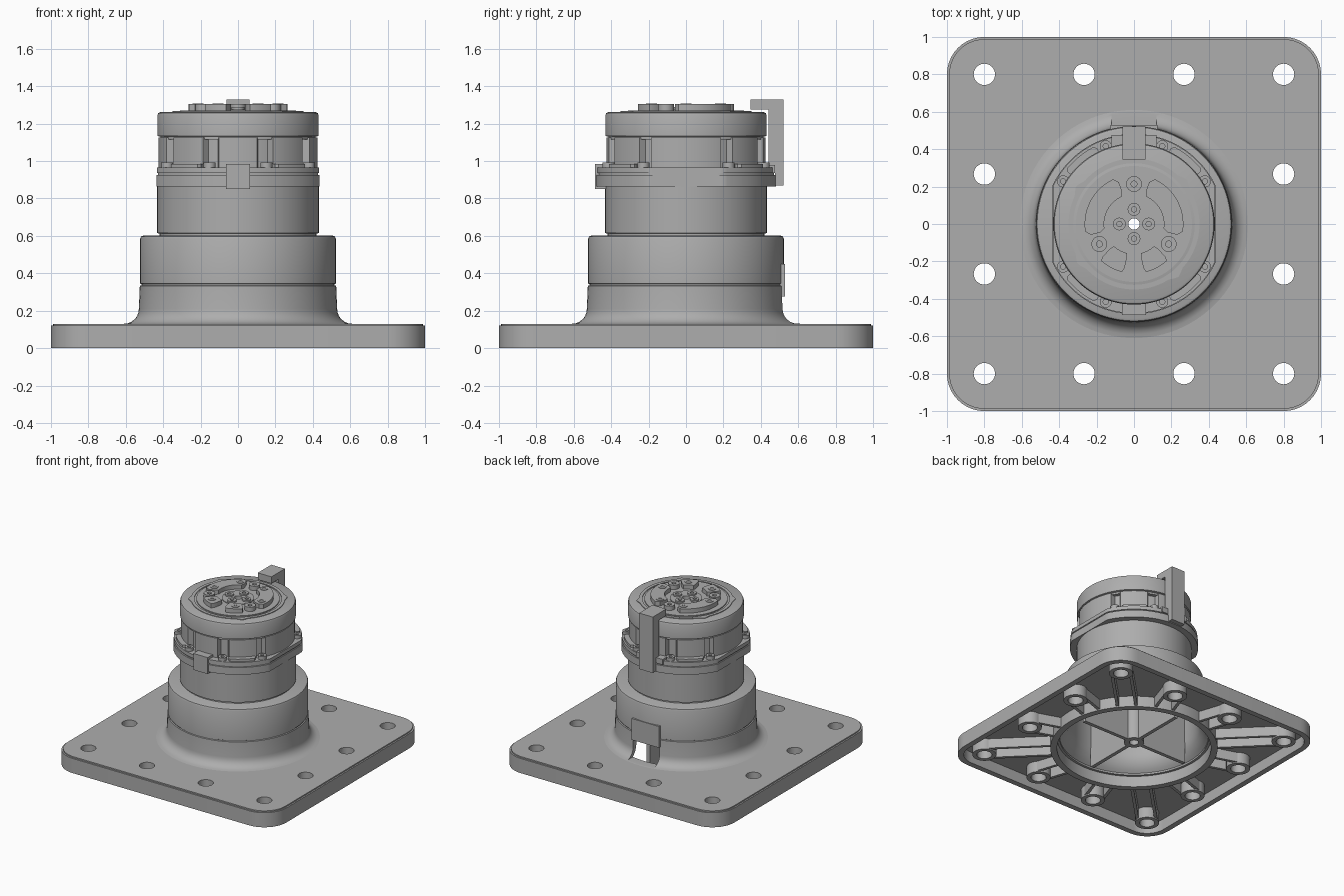
import bpy, bmesh
from math import pi, sin, cos, radians, degrees, atan2, hypot

if "Cube" in bpy.data.objects:
    bpy.data.objects.remove(bpy.data.objects["Cube"])

grey = bpy.data.materials.new("plain grey")
grey.use_nodes = True
colour = (0.42, 0.42, 0.42, 1)
grey.diffuse_color = colour
grey.node_tree.nodes["Principled BSDF"].inputs["Base Color"].default_value = colour


def finish(bm, name):
    bmesh.ops.remove_doubles(bm, verts=bm.verts, dist=1e-5)
    bmesh.ops.recalc_face_normals(bm, faces=bm.faces)
    me = bpy.data.meshes.new(name)
    bm.to_mesh(me)
    bm.free()
    me.materials.append(grey)
    me.shade_smooth()
    me.set_sharp_from_angle(angle=radians(30))
    ob = bpy.data.objects.new(name, me)
    bpy.context.collection.objects.link(ob)
    return ob


def polar(r, deg):
    return r * cos(radians(deg)), r * sin(radians(deg))


def circle(r, centre=(0, 0), n=32):
    return [(centre[0] + r * cos(2 * pi * i / n), centre[1] + r * sin(2 * pi * i / n)) for i in range(n)]


def rounded_square(half, r, n=10):
    pts = []
    for k, (sx, sy) in enumerate([(1, 1), (-1, 1), (-1, -1), (1, -1)]):
        for i in range(n + 1):
            x, y = polar(r, 90 * (k + i / n))
            pts.append((sx * (half - r) + x, sy * (half - r) + y))
    return pts


def sector(r0, r1, a0, a1, n=16):
    angles = [a0 + (a1 - a0) * i / n for i in range(n + 1)]
    # ends are pulled in at both rims to soften the corners
    inner = [polar(r0, a) for a in angles[1:-1]]
    outer = [polar(r1, a) for a in angles[1:-1]]
    mid = (r1 - r0) / 4
    start = [polar(r0 + mid, a0), polar(r1 - mid, a0)]
    end = [polar(r1 - mid, a1), polar(r0 + mid, a1)]
    return start + outer + end + inner[::-1]


def prism(name, outline, z0, z1, holes=()):
    bm = bmesh.new()
    edges = []
    for loop in [outline, *holes]:
        vs = [bm.verts.new((x, y, z0)) for x, y in loop]
        edges += [bm.edges.new((vs[i - 1], vs[i])) for i in range(len(vs))]
    bmesh.ops.triangle_fill(bm, use_beauty=True, edges=edges, normal=(0, 0, 1))
    ext = bmesh.ops.extrude_face_region(bm, geom=bm.faces[:], use_keep_orig=True)
    top = [v for v in ext["geom"] if isinstance(v, bmesh.types.BMVert)]
    bmesh.ops.translate(bm, verts=top, vec=(0, 0, z1 - z0))
    return finish(bm, name)


def box(name, x0, x1, y0, y1, z0, z1):
    return prism(name, [(x0, y0), (x1, y0), (x1, y1), (x0, y1)], z0, z1)


def bar(name, angle, r0, r1, offset, half, z0, z1):
    """Straight wall pointing outwards at an angle."""
    c, s = cos(angle), sin(angle)
    local = [(r0, offset - half), (r1, offset - half), (r1, offset + half), (r0, offset + half)]
    return prism(name, [(u * c - v * s, u * s + v * c) for u, v in local], z0, z1)


def lathe(name, profile, centre=(0, 0), n=96):
    """Closed profile of (radius, height) turned around the vertical."""
    bm = bmesh.new()
    rings = []
    for r, z in profile:
        rings.append([bm.verts.new((x, y, z)) for x, y in circle(r, centre, n)])
    for k in range(len(rings)):
        a, b = rings[k - 1], rings[k]
        for i in range(n):
            bm.faces.new((a[i - 1], a[i], b[i], b[i - 1]))
    return finish(bm, name)


def tube(name, r0, r1, z0, z1, centre=(0, 0), n=32):
    return lathe(name, [(r0, z0), (r1, z0), (r1, z1), (r0, z1)], centre, n)


# Base plate: top slab, outer rim, bolt bosses and paired ribs underneath
steps = (-0.8, -0.267, 0.267, 0.8)
bolts = [(x, y) for x in steps for y in steps if max(abs(x), abs(y)) > 0.5]
bolt_holes = [circle(0.057, p) for p in bolts]
prism("plate_slab", rounded_square(1, 0.2), 0.09, 0.12, bolt_holes + [circle(0.56, n=96)])
prism("plate_top", rounded_square(0.988, 0.188), 0.12, 0.13, bolt_holes + [circle(0.56, n=96)])
prism("plate_rim", rounded_square(1, 0.2), 0, 0.09, [rounded_square(0.955, 0.155)])
for p in bolts:
    tube("bolt_boss", 0.057, 0.09, 0, 0.1, p)
    for side in (-1, 1):
        bar("plate_rib", atan2(p[1], p[0]), 0.61, hypot(*p), side * 0.07, 0.012, 0.01, 0.1)

# Hollow lower housing with flared foot
foot = [(0.61 - 0.08 * sin(radians(a)), 0.21 - 0.08 * cos(radians(a))) for a in range(0, 91, 15)]
housing = lathe("lower_housing", [
    (0.58, 0), (0.63, 0), (0.63, 0.125)] + foot + [
    (0.525, 0.333), (0.517, 0.336), (0.517, 0.342), (0.523, 0.345), (0.523, 0.585),
    (0.518, 0.597), (0.505, 0.602), (0.03, 0.602), (0.03, 0.55), (0.44, 0.55), (0.485, 0.5),
    (0.485, 0.23), (0.5, 0.17), (0.54, 0.12), (0.58, 0.09)])

# Cable window through the rear wall
cutter = box("window_cutter", -0.12, 0.12, 0.4, 0.75, 0.132, 0.28)
cutter.hide_render = True
cut = housing.modifiers.new("window", "BOOLEAN")
cut.operation, cut.object, cut.solver = "DIFFERENCE", cutter, "EXACT"
bpy.context.view_layer.objects.active = housing
bpy.ops.object.modifier_apply(modifier=cut.name)
bpy.data.objects.remove(cutter)
housing.data.set_sharp_from_angle(angle=radians(30))
box("window_panel", -0.125, 0.125, 0.49, 0.528, 0.275, 0.45)

# Cross walls and hub inside the housing
tube("inner_hub", 0.035, 0.075, 0.05, 0.56)
for k in range(4):
    bar("inner_wall", k * pi / 2, 0.06, 0.49, 0, 0.015, 0.05, 0.56)

# Upper body
lathe("upper_body", [(0.03, 0.6), (0.42, 0.6), (0.42, 0.612), (0.432, 0.615),
                     (0.432, 0.87), (0.03, 0.87)])


# Clamp flange, trimmed flat on both sides
def trimmed(r, limit):
    return [(max(-limit, min(limit, x)), y) for x, y in circle(r, n=144)]


hole = [circle(0.03)]
prism("flange_lower", trimmed(0.482, 0.436), 0.865, 0.925, hole)
prism("flange_groove", trimmed(0.47, 0.428), 0.925, 0.935, hole)
prism("flange_upper", trimmed(0.478, 0.434), 0.935, 0.965, hole)
box("front_tab", -0.065, 0.065, -0.487, -0.4, 0.85, 0.985)

# Neck with a tool channel above every flange screw
screw_angles = [s + a for s in (0, 180) for a in (-70, -31, 31, 70)]


def near_screw(deg):
    return any(abs((deg - a + 180) % 360 - 180) < 5 for a in screw_angles)


neck = [polar(0.385 if near_screw(d) else 0.425, d) for d in range(0, 360, 2)]
prism("neck", neck, 0.96, 1.125, hole)
for a in screw_angles:
    tube("flange_screw", 0.014, 0.032, 0.95, 0.992, polar(0.442, a), 20)
for a in (-51, -129, 51, 129):
    prism("flange_pad", sector(0.4, 0.465, a - 13, a + 13), 0.96, 0.985)

# Head with rounded rim and lobed seal
lathe("head", [(0.03, 1.115), (0.415, 1.115), (0.415, 1.13), (0.431, 1.134), (0.431, 1.245),
               (0.426, 1.257), (0.415, 1.262), (0.03, 1.262)])
seal = []
for d in range(0, 360, 2):
    lobe = min(abs((d - a + 180) % 360 - 180) for a in (40, 147, 215, 310))
    seal.append(polar(0.35 + 0.02 * max(0, 1 - lobe / 8), d))
prism("head_seal", seal, 1.26, 1.267, [circle(0.325, n=96)])
tube("face_disc", 0.03, 0.31, 1.26, 1.27, n=96)

# Drive pads, pins and screws on the face
face = 1.305
for a0, a1 in ((110, 194), (-14, 70), (226, 258), (282, 314)):
    prism("drive_pad", sector(0.16, 0.264, a0, a1), 1.265, face)
for a in (90, 210, 330):
    tube("drive_pin", 0.016, 0.042, 1.265, face, polar(0.214, a))
for a in (0, 60, 120, 180, 240, 300):
    tube("pad_screw", 0.014, 0.029, face - 0.005, face + 0.004, polar(0.214, a), 20)
tube("centre_disc", 0.03, 0.12, 1.265, 1.276, n=48)
for a in range(0, 360, 90):
    tube("centre_screw", 0.014, 0.034, 1.27, 1.288, polar(0.078, a), 24)

# Rear hook bracket
box("bracket_arm", -0.062, 0.062, 0.345, 0.52, 1.275, 1.33)
box("bracket_post", -0.062, 0.062, 0.44, 0.52, 0.95, 1.3)
box("bracket_foot", -0.062, 0.062, 0.475, 0.52, 0.87, 0.96)
for s in (-1, 1):
    box("bracket_lug", s * 0.09 - 0.03, s * 0.09 + 0.03, 0.4, 0.475, 0.935, 0.98)
